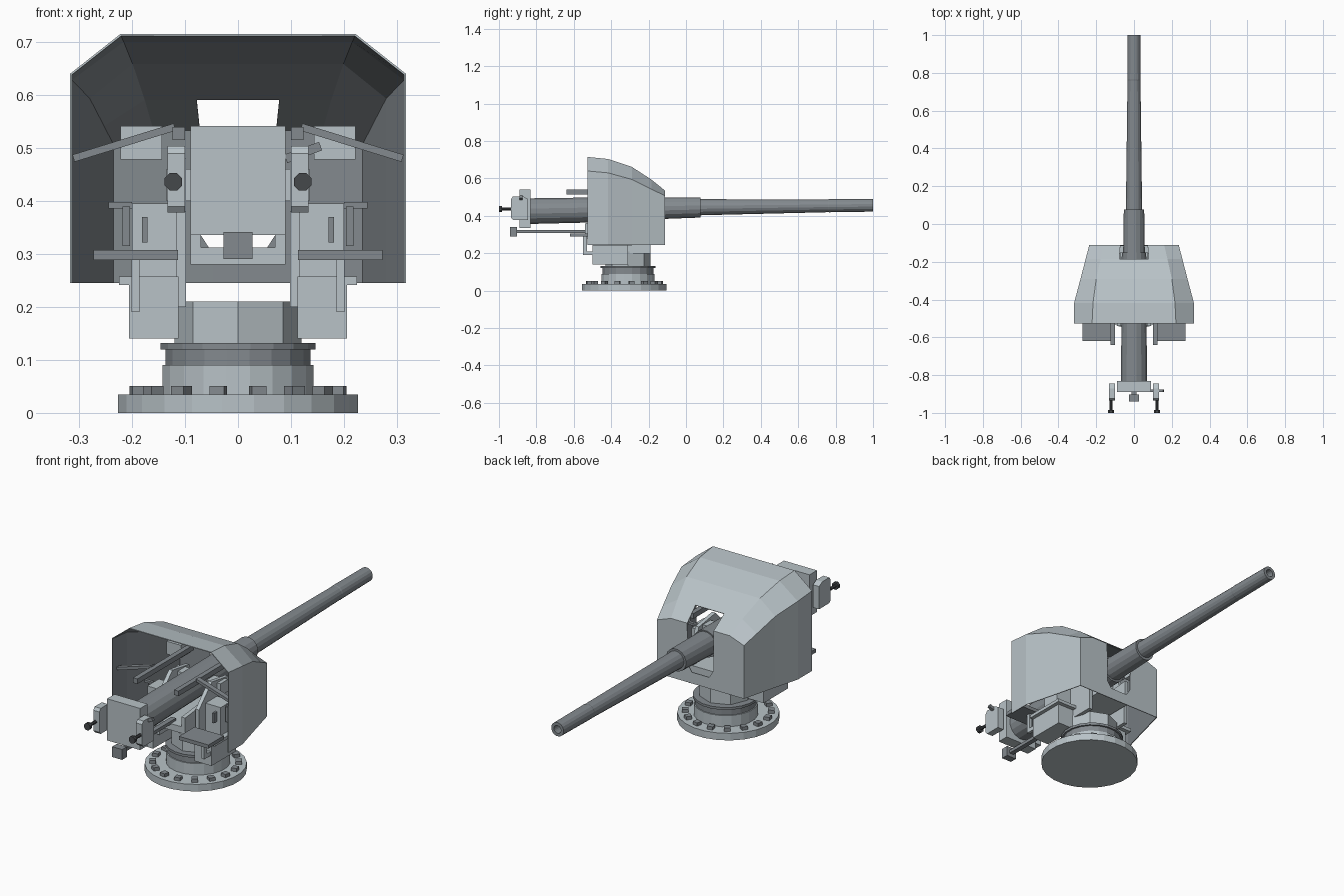
import bpy, bmesh, math
from mathutils import Matrix

if "Cube" in bpy.data.objects:
    bpy.data.objects.remove(bpy.data.objects["Cube"])

def paint(name, rgb):
    m = bpy.data.materials.new(name)
    m.diffuse_color = (*rgb, 1)
    m.use_nodes = True
    m.node_tree.nodes["Principled BSDF"].inputs["Base Color"].default_value = m.diffuse_color
    return m

LIGHT = paint("light_grey", (.48, .54, .57))
DARK = paint("dark_grey", (.23, .255, .275))
BLACK = paint("near_black", (.06, .065, .07))

def finish(name, bm, mat):
    bmesh.ops.recalc_face_normals(bm, faces=bm.faces)
    me = bpy.data.meshes.new(name)
    bm.to_mesh(me)
    bm.free()
    me.materials.append(mat)
    ob = bpy.data.objects.new(name, me)
    bpy.context.collection.objects.link(ob)
    return ob

def box(name, x0, x1, y0, y1, z0, z1, mat=LIGHT, both=False, tilt=0):
    for s in ((1, -1) if both else (1,)):
        bm = bmesh.new()
        c = Matrix.Translation((s * (x0 + x1) / 2, (y0 + y1) / 2, (z0 + z1) / 2))
        size = Matrix.Diagonal((x1 - x0, y1 - y0, z1 - z0, 1))
        bmesh.ops.create_cube(bm, size=1, matrix=c @ Matrix.Rotation(s * tilt, 4, 'Y') @ size)
        finish(name + ("" if not both else "_right" if s > 0 else "_left"), bm, mat)

def loft(name, rings, n, axis='Z', cx=0, mat=LIGHT, phase=.5):
    """Rings of (position along axis, centre on the other axis, radius)."""
    bm = bmesh.new()
    loops = []
    for p, c, r in rings:
        loop = []
        for i in range(n):
            a = 2 * math.pi * (i + phase) / n
            u, v = r * math.cos(a), r * math.sin(a)
            loop.append(bm.verts.new((cx + u, c + v, p) if axis == 'Z' else (cx + u, p, c + v)))
        loops.append(loop)
    for a, b in zip(loops, loops[1:]):
        for i in range(n):
            j = (i + 1) % n
            bm.faces.new((a[i], a[j], b[j], b[i]))
    bm.faces.new(loops[0])
    bm.faces.new(loops[-1])
    return finish(name, bm, mat)

def side_plate(name, profile, x0, x1):
    """Extrude a (y, z) outline between x0 and x1 on both sides."""
    for s, tag in ((1, "_right"), (-1, "_left")):
        bm = bmesh.new()
        a = [bm.verts.new((s * x0, y, z)) for y, z in profile]
        b = [bm.verts.new((s * x1, y, z)) for y, z in profile]
        bm.faces.new(a)
        bm.faces.new(b)
        for i in range(len(a)):
            j = (i + 1) % len(a)
            bm.faces.new((a[i], a[j], b[j], b[i]))
        finish(name + tag, bm, LIGHT)

# Pedestal: flange, bolts, stepped column, turning head
BY, PY = -0.329, -0.31
loft("base_flange", [(0, BY, .228), (.035, BY, .228)], 24)
for i in range(16):
    a = 2 * math.pi * (i + .5) / 16
    bm = bmesh.new()
    m = Matrix.Translation((.192 * math.cos(a), BY + .192 * math.sin(a), .042))
    bmesh.ops.create_cube(bm, size=1, matrix=m @ Matrix.Rotation(a, 4, 'Z') @ Matrix.Diagonal((.028, .028, .018, 1)))
    finish("base_bolt", bm, DARK)
loft("pedestal", [(.03, PY, .144), (.09, PY, .144)], 20)
loft("pedestal_ring", [(.088, PY, .139), (.12, PY, .139), (.12, PY, .148), (.132, PY, .148)], 20, mat=DARK)
loft("turning_head", [(.13, PY, .12), (.21, PY, .12)], 8, phase=0)

# Carriage cheeks and cradle
side_plate("carriage_cheek", [(-.47, .2), (-.19, .2), (-.19, .3), (-.24, .46), (-.37, .48), (-.47, .38)], .098, .117)
box("cradle_floor", -.09, .09, -.54, -.15, .28, .312)
side_plate("cradle_wall", [(-.54, .28), (-.15, .28), (-.15, .4), (-.54, .36)], .07, .09)
box("trunnion", .06, .135, -.33, -.27, .4, .46, LIGHT, True)

# Gun: breech tube, sleeve, tapered barrel with bore
loft("breech_tube", [(-.85, .425, .07), (-.15, .438, .066)], 16, 'Y', mat=DARK)
loft("sleeve", [(-.185, .439, .059), (.078, .445, .055)], 16, 'Y', mat=DARK)
loft("barrel", [(-.1, .444, .046), (.76, .454, .035), (.765, .4545, .036), (1, .456, .034),
                (1, .456, .019), (.88, .455, .019)], 16, 'Y', mat=DARK)
box("breech_block", -.09, .09, -.89, -.832, .336, .541)

# Breech handles
side_plate("handle_bracket", [(-.925, .378), (-.845, .378), (-.845, .49), (-.87, .504), (-.925, .504), (-.935, .49), (-.935, .39)], .1, .133)
for s in (-1, 1):
    loft("handle_rod", [(-.99, .436, .008), (-.86, .436, .008)], 8, 'Y', s * .122, BLACK)
    loft("handle_knob", [(-1, .436, .018), (-.984, .436, .018)], 8, 'Y', s * .122, BLACK)
box("breech_lever", .088, .158, -.89, -.875, .483, .5, DARK, False, -.35)

# Elevation weight and rod beneath the breech
box("rod_block", -.027, .027, -.94, -.903, .29, .341, DARK)
box("buffer_rod", -.012, .012, -.91, -.5, .308, .324, DARK)

# Crew platforms, seats and control boxes
box("platform_block", .112, .206, -.5, -.31, .14, .245, LIGHT, True)
box("platform", .112, .225, -.5, -.29, .241, .257, LIGHT, True)
box("seat_strut", .186, .201, -.55, -.53, .19, .295, LIGHT, True)
box("strut_tie", .186, .201, -.54, -.49, .19, .21, LIGHT, True)
box("seat", .113, .273, -.62, -.5, .289, .307, DARK, True)
box("control_box", .115, .2, -.42, -.33, .257, .395, LIGHT, True)
box("control_grip", .171, .181, -.445, -.42, .322, .37, DARK, True)
box("wheel_axle", .2, .244, -.38, -.365, .386, .398, DARK, True)
box("crank_arm", .204, .218, -.39, -.36, .315, .39, DARK, True)

# Sight rails, slanted shield stays and sight housings
box("sight_rail", .1, .124, -.64, -.2, .515, .54, DARK, True)
box("shield_stay", .115, .315, -.5, -.475, .503, .517, DARK, True, .3)
box("sight_housing", .143, .222, -.24, -.16, .478, .541, LIGHT, True)

# Gun shield: sections of (y, side x, side z, roof x, roof z), slot left open at the front
SEC = [(-.527, .317, .64, .222, .715), (-.417, .317, .63, .217, .704), (-.29, .283, .595, .2, .662),
       (-.185, .256, .543, .177, .594), (-.112, .237, .507, .16, .535)]
bm = bmesh.new()
rows = []
for y, sx, sz, rx, rz in SEC:
    half = [(sx, .245), (sx, sz), (rx, rz), (.078 if y < -.15 else .072, rz)]
    rows.append([bm.verts.new((x, y, z)) for x, z in half + [(-x, z) for x, z in reversed(half)]])
for k, (a, b) in enumerate(zip(rows, rows[1:])):
    for i in range(7):
        if not (i == 3 and k == 3):
            bm.faces.new((a[i], a[i + 1], b[i + 1], b[i]))
f = rows[-1]
low = [bm.verts.new((x, SEC[-1][0], z)) for x, z in ((.07, .335), (.047, .3), (.047, .245), (-.047, .245), (-.047, .3), (-.07, .335))]
bm.faces.new((f[0], f[1], f[2], f[3], low[0], low[1], low[2]))
bm.faces.new(low[1:5])
bm.faces.new((low[3], low[4], low[5], f[4], f[5], f[6], f[7]))
shield = finish("gun_shield", bm, LIGHT)

# Sheet thickness, with the darker paint on the inner face
shield.data.materials.append(DARK)
mod = shield.modifiers.new("thickness", 'SOLIDIFY')
mod.thickness = .004
mod.material_offset = 1
